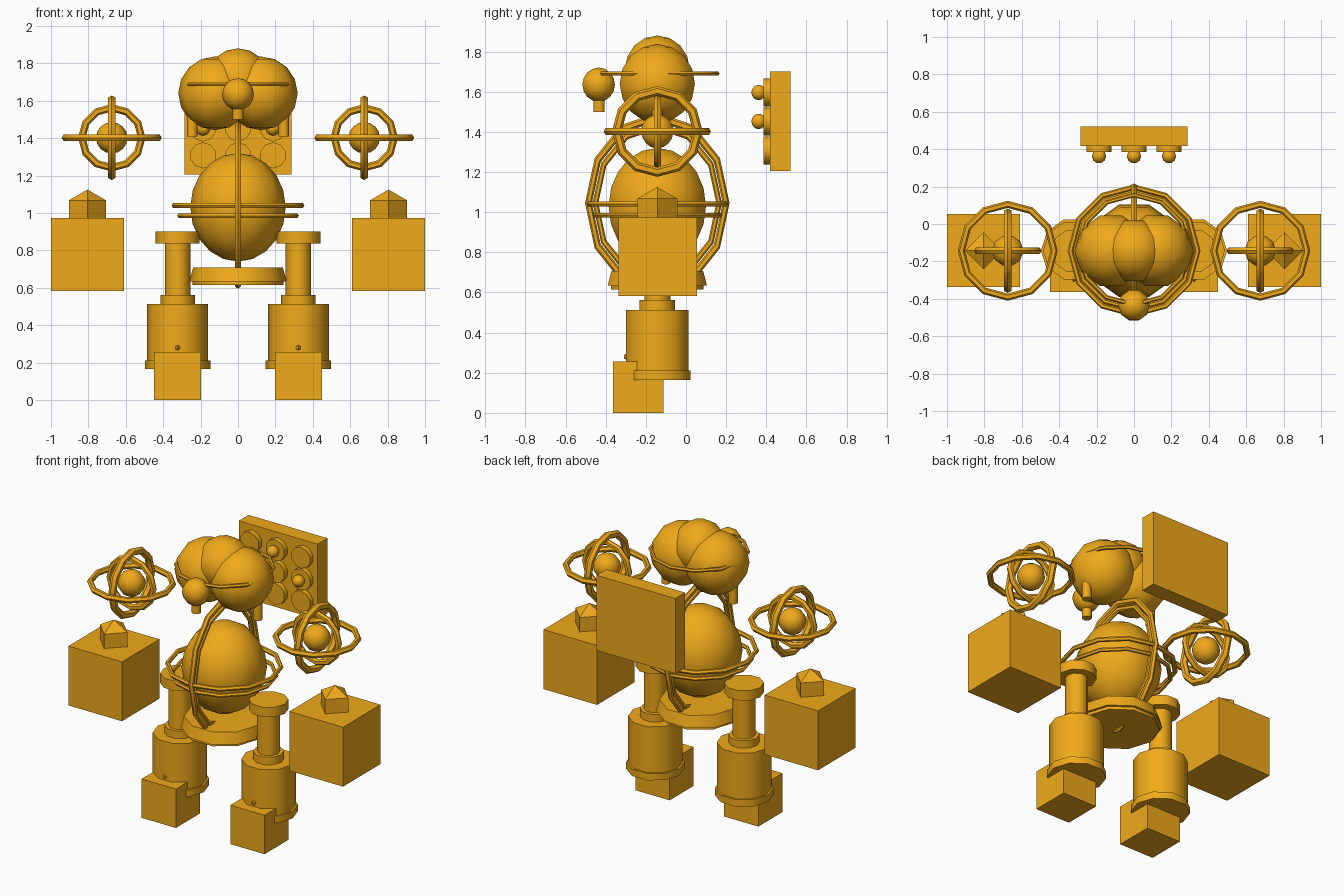
import bpy
from math import pi, radians

if "Cube" in bpy.data.objects:
    bpy.data.objects.remove(bpy.data.objects["Cube"])

YC = -0.143   # depth of the body's centre line
SIDES = 10

mat = bpy.data.materials.new("amber")
mat.diffuse_color = (0.87, 0.40, 0.01, 1)
mat.use_nodes = True
mat.node_tree.nodes["Principled BSDF"].inputs["Base Color"].default_value = mat.diffuse_color


def finish(name, smooth=True):
    o = bpy.context.object
    o.name = name
    o.data.materials.append(mat)
    bpy.ops.object.transform_apply(location=False, rotation=True, scale=True)
    if smooth:
        bpy.ops.object.shade_smooth_by_angle(angle=radians(45))
    return o


def box(name, x0, x1, y0, y1, z0, z1):
    bpy.ops.mesh.primitive_cube_add(
        size=1, location=((x0 + x1) / 2, (y0 + y1) / 2, (z0 + z1) / 2))
    bpy.context.object.scale = (x1 - x0, y1 - y0, z1 - z0)
    return finish(name, False)


def post(name, x, y, z0, z1, r, r_top=None):
    bpy.ops.mesh.primitive_cone_add(
        vertices=SIDES, radius1=r, radius2=r if r_top is None else r_top,
        depth=z1 - z0, location=(x, y, (z0 + z1) / 2), rotation=(0, 0, pi / 2))
    return finish(name)


def ball(name, loc, r, rz=None, segs=SIDES, rings=8, smooth=True):
    bpy.ops.mesh.primitive_uv_sphere_add(
        segments=segs, ring_count=rings, radius=r, location=loc, rotation=(0, 0, pi / 2))
    bpy.context.object.scale.z = (rz or r) / r
    return finish(name, smooth)


def hoop(name, loc, outer, tube, rot=(0, 0, 0), scale=(1, 1, 1), segs=12):
    bpy.ops.mesh.primitive_torus_add(
        major_segments=segs, minor_segments=6, major_radius=outer - tube,
        minor_radius=tube, location=loc, rotation=rot)
    bpy.context.object.scale = scale
    return finish(name)


# pelvis and torso
post("pelvis_base", 0, YC, 0.615, 0.636, 0.243)
post("pelvis", 0, YC, 0.634, 0.708, 0.26, 0.24)
ball("torso", (0, YC, 1.03), 0.255, 0.29, rings=10)

# hoops round the torso
hoop("waist_hoop_upper", (0, YC, 1.04), 0.355, 0.015)
hoop("waist_hoop_lower", (0, YC, 0.985), 0.325, 0.013)
hoop("upright_hoop_outer", (0, YC, 1.045), 0.36, 0.017,
     rot=(0, pi / 2, 0), scale=(1.25, 1, 1))
hoop("upright_hoop_inner", (0, YC, 1.045), 0.322, 0.014,
     rot=(0, pi / 2, 0), scale=(1.25, 1, 1))

# head: three lobes, halo, eye and snout
ball("head_lobe_top", (0, YC, 1.71), 0.17)
hoop("head_hoop", (0, YC + 0.005, 1.69), 0.305, 0.012)
ball("eye", (0, -0.435, 1.635), 0.085)
post("snout", 0, -0.433, 1.5, 1.58, 0.029)

# paired parts
for side, s in (("left", -1), ("right", 1)):
    ball(f"{side}_head_lobe", (s * 0.122, YC, 1.64), 0.197)
    post(f"{side}_jaw_peg", s * 0.245, YC, 1.41, 1.57, 0.028)

    # legs
    x = s * 0.323
    box(f"{side}_foot", x - 0.125, x + 0.125, -0.363, -0.113, 0, 0.256)
    post(f"{side}_ankle_rim", x, YC, 0.165, 0.21, 0.175)
    post(f"{side}_shin", x, YC, 0.20, 0.512, 0.163)
    post(f"{side}_knee", x, YC, 0.50, 0.562, 0.092)
    post(f"{side}_thigh", x, YC, 0.55, 0.85, 0.068)
    post(f"{side}_hip_cap", x, YC, 0.838, 0.902, 0.118)
    ball(f"{side}_shin_stud", (x, -0.297, 0.28), 0.015, segs=4, rings=2, smooth=False)

    # shoulder: core with three crossing hoops
    c = (s * 0.675, YC, 1.402)
    ball(f"{side}_shoulder_core", c, 0.084)
    hoop(f"{side}_shoulder_hoop_flat", c, 0.267, 0.019)
    hoop(f"{side}_shoulder_hoop_front", c, 0.18, 0.02, rot=(pi / 2, 0, 0))
    hoop(f"{side}_shoulder_hoop_side", c, 0.226, 0.024, rot=(0, pi / 2, 0))

    # floating hand block with a gem
    hx = s * 0.805
    box(f"{side}_hand", hx - 0.195, hx + 0.195, -0.336, 0.054, 0.582, 0.973)
    ball(f"{side}_hand_gem", (hx, YC, 1.01), 0.115, segs=4, rings=2, smooth=False)

# back panel with dials, three of them carrying a knob
box("back_panel", -0.287, 0.287, 0.418, 0.52, 1.205, 1.7)
knobs = {(0, 1), (-1, 0), (1, 0)}
for col in (-1, 0, 1):
    for row in (-1, 0, 1):
        x, z = col * 0.187, 1.452 + row * 0.144
        bpy.ops.mesh.primitive_cylinder_add(
            vertices=SIDES, radius=0.07, depth=0.045,
            location=(x, 0.408, z), rotation=(pi / 2, 0, 0))
        finish("panel_dial")
        if (col, row) in knobs:
            ball("panel_knob", (x, 0.362, z), 0.038)
